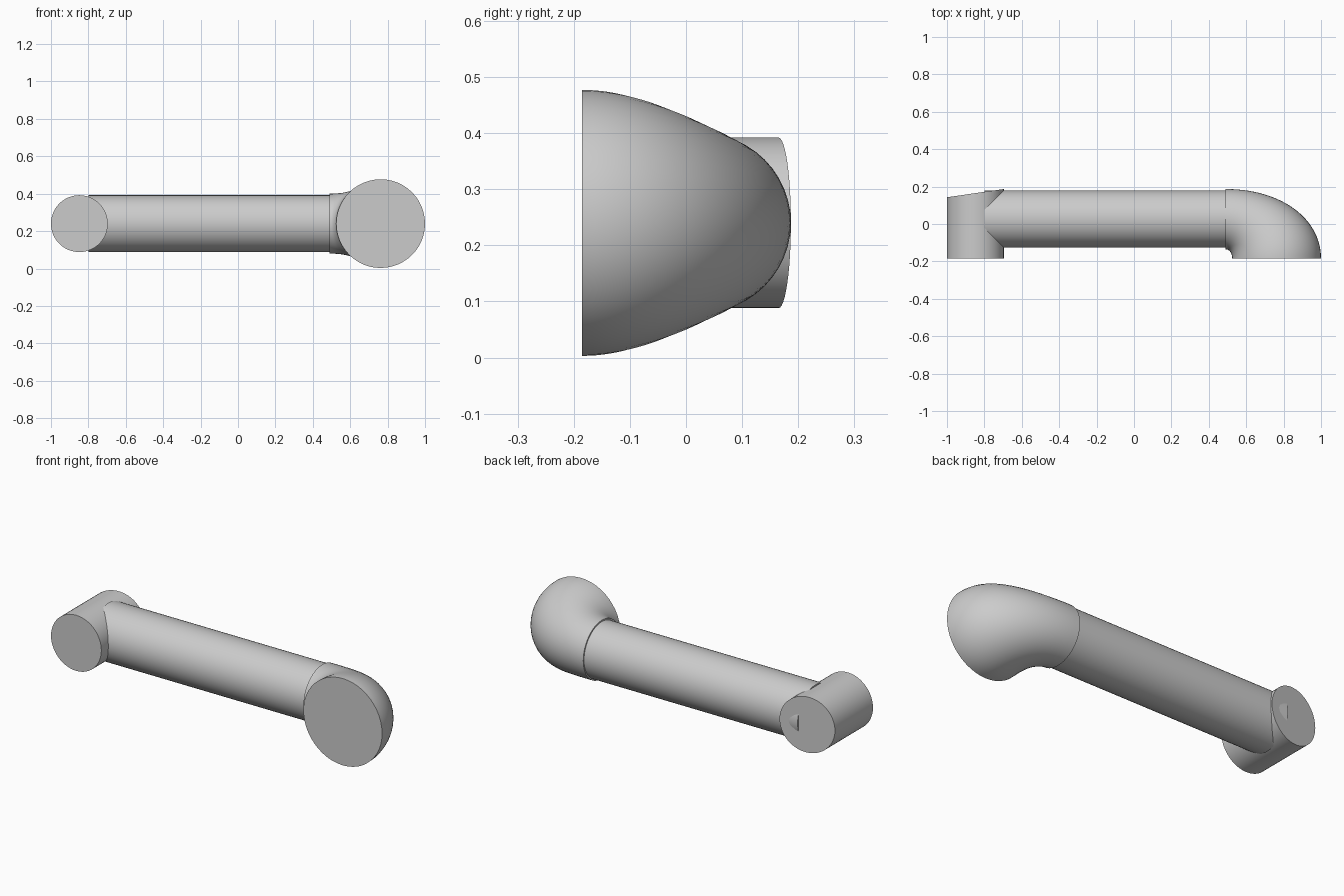
import bpy
import bmesh
from math import cos, sin, pi, radians
from mathutils import Vector

if "Cube" in bpy.data.objects:
    bpy.data.objects.remove(bpy.data.objects["Cube"])

SIDES = 48
MID_Z = 0.24

grey = bpy.data.materials.new("plain grey")
grey.use_nodes = True
colour = (0.6, 0.6, 0.6, 1)
grey.diffuse_color = colour
grey.node_tree.nodes["Principled BSDF"].inputs["Base Color"].default_value = colour


def loft(name, sections):
    """Capped tube; each section is two opposite points (x, y) and a half height."""
    bm = bmesh.new()
    rings = []
    for a, b, height in sections:
        centre, half = (a + b) / 2, (a - b) / 2
        ring = []
        for i in range(SIDES):
            t = 2 * pi * i / SIDES
            p = centre + half * cos(t)
            ring.append(bm.verts.new((p.x, p.y, MID_Z + height * sin(t))))
        rings.append(ring)
    for r, s in zip(rings, rings[1:]):
        for i in range(SIDES):
            j = (i + 1) % SIDES
            bm.faces.new((r[i], r[j], s[j], s[i]))
    bm.faces.new(rings[0])
    bm.faces.new(rings[-1])
    bmesh.ops.recalc_face_normals(bm, faces=bm.faces)
    mesh = bpy.data.meshes.new(name)
    bm.to_mesh(mesh)
    bm.free()
    mesh.materials.append(grey)
    obj = bpy.data.objects.new(name, mesh)
    bpy.context.collection.objects.link(obj)
    bpy.ops.object.select_all(action="DESELECT")
    obj.select_set(True)
    bpy.context.view_layer.objects.active = obj
    bpy.ops.object.shade_smooth_by_angle(angle=radians(35))
    return obj


def bend(start, corner, end, t, pull=0.58):
    """Point on a curve that turns from start to end around a corner."""
    c1, c2 = start.lerp(corner, pull), end.lerp(corner, pull)
    u = 1 - t
    return start * u**3 + c1 * 3 * u * u * t + c2 * 3 * u * t * t + end * t**3


def v(x, y):
    return Vector((x, y))


# Long straight tube
loft("main_tube", [(v(x, 0.18), v(x, -0.125), 0.152) for x in (-0.8, 0.5)])

# Short cross stub with a slanted back end
loft("end_stub", [(v(-0.696, -0.185), v(-1, -0.185), 0.152),
                  (v(-0.696, 0.187), v(-1, 0.143), 0.152)])

# Flaring elbow that turns to the front
STEPS = 28
sections = []
for k in range(STEPS + 1):
    t = k / STEPS
    outer = bend(v(0.49, 0.187), v(1, 0.187), v(1, -0.185), t)
    inner = bend(v(0.49, -0.135), v(0.525, -0.135), v(0.525, -0.185), t)
    sections.append((outer, inner, 0.16 + 0.077 * t * t * (3 - 2 * t)))
loft("flared_elbow", sections)
